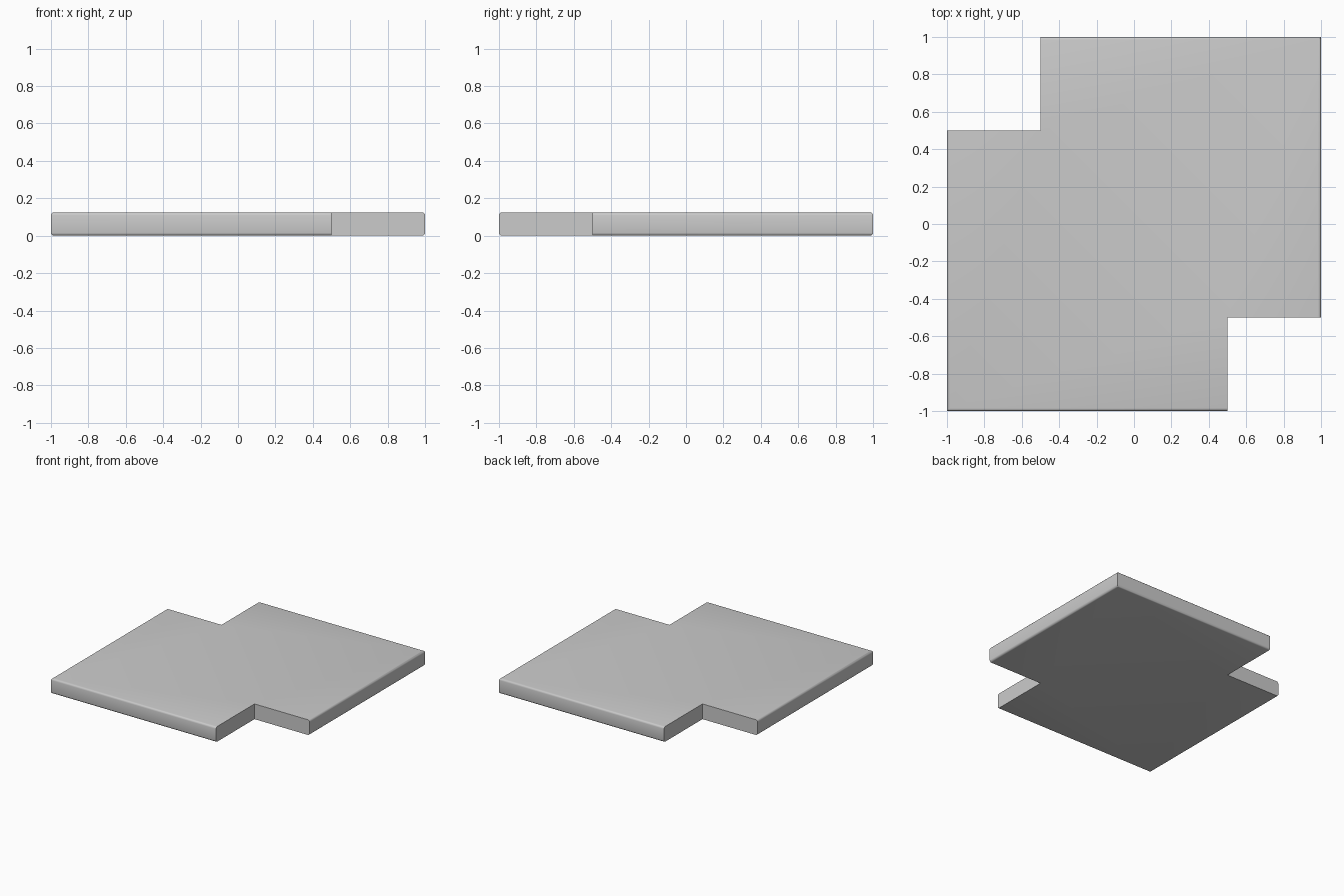
import bpy, bmesh, math

if "Cube" in bpy.data.objects:
    bpy.data.objects.remove(bpy.data.objects["Cube"])

THICK = 0.125
ROUND = 0.016

# Square outline with two opposite corner notches
half = [(-1, 0.5), (-1, -1), (0.5, -1), (0.5, -0.5)]
outline = half + [(-x, -y) for x, y in half]

# Extrude the outline into a slab
bm = bmesh.new()
base = bm.faces.new([bm.verts.new((x, y, 0)) for x, y in outline])
top = bmesh.ops.extrude_face_region(bm, geom=[base], use_keep_orig=True)["geom"]
bmesh.ops.translate(bm, vec=(0, 0, THICK),
                    verts=[v for v in top if isinstance(v, bmesh.types.BMVert)])
bmesh.ops.recalc_face_normals(bm, faces=bm.faces)


def on_outer_rim(edge):
    a, b = (v.co for v in edge.verts)
    flat = abs(a.z - b.z) < 1e-5
    return flat and any(abs(a[i] - b[i]) < 1e-5 and abs(abs(a[i]) - 1) < 1e-5
                        for i in (0, 1))


# Round only the outer rims; the notch edges stay sharp
bmesh.ops.bevel(bm, geom=[e for e in bm.edges if on_outer_rim(e)], offset=ROUND,
                segments=3, profile=0.5, affect='EDGES', clamp_overlap=True)

mesh = bpy.data.meshes.new("notched_slab")
bm.to_mesh(mesh)
bm.free()
slab = bpy.data.objects.new("notched_slab", mesh)
bpy.context.collection.objects.link(slab)

# Smooth the rounded rims, keep notch corners crisp
bpy.context.view_layer.objects.active = slab
slab.select_set(True)
bpy.ops.object.shade_smooth_by_angle(angle=math.radians(35))
